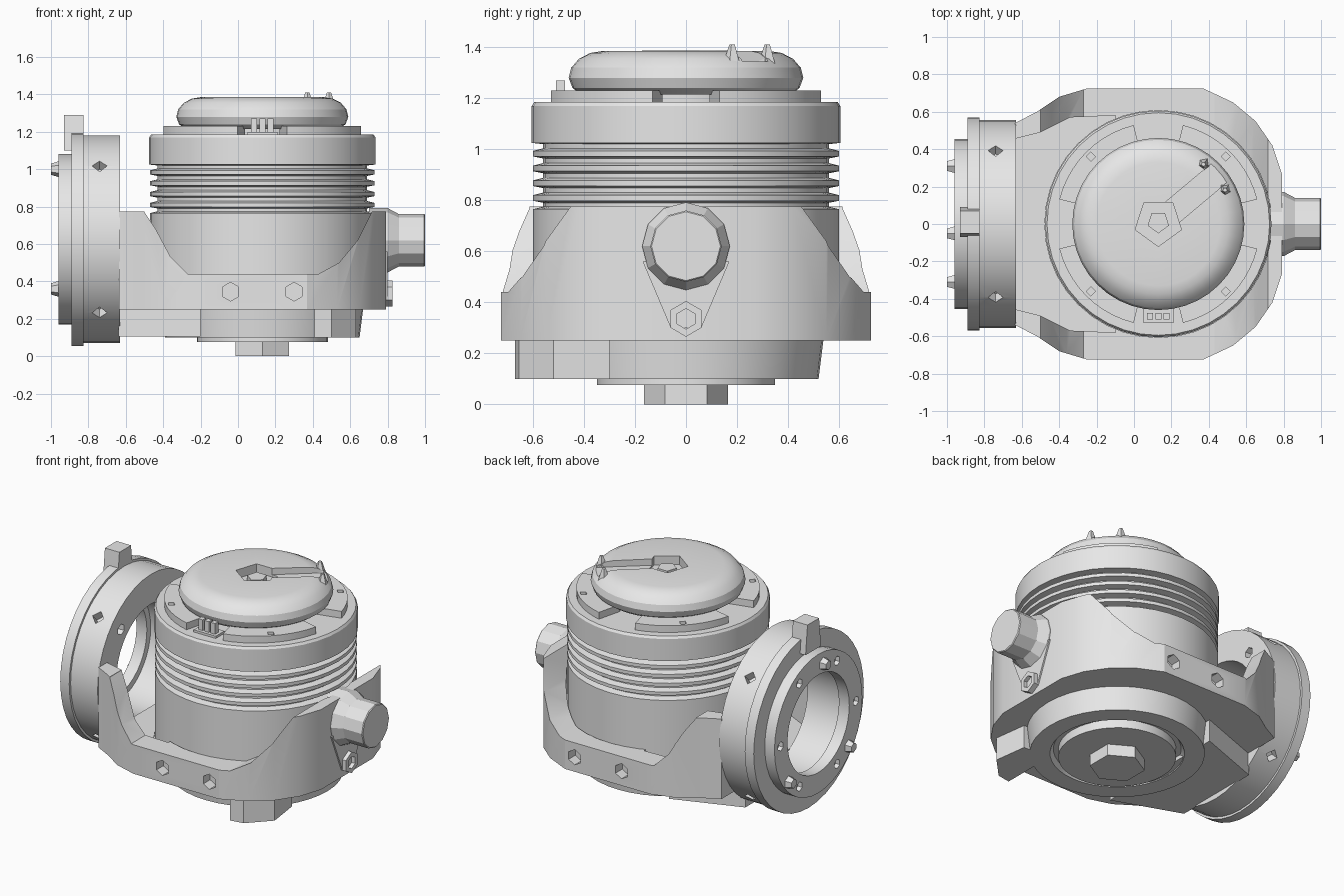
import bpy, bmesh, math
from math import cos, sin, pi, radians
from mathutils import Matrix, Vector

if "Cube" in bpy.data.objects:
    bpy.data.objects.remove(bpy.data.objects["Cube"], do_unlink=True)

CX = 0.13   # motor axis
RZ = 0.625  # height of the side ring axis

grey = bpy.data.materials.new("plain_grey")
grey.use_nodes = True
grey.diffuse_color = (0.8, 0.8, 0.8, 1)
grey.node_tree.nodes["Principled BSDF"].inputs["Base Color"].default_value = (0.8, 0.8, 0.8, 1)


def finish(name, bm):
    bmesh.ops.remove_doubles(bm, verts=bm.verts, dist=1e-5)
    bmesh.ops.recalc_face_normals(bm, faces=bm.faces)
    me = bpy.data.meshes.new(name)
    bm.to_mesh(me)
    bm.free()
    me.materials.append(grey)
    ob = bpy.data.objects.new(name, me)
    bpy.context.collection.objects.link(ob)
    return ob


def lathe(name, profile, axis="z", n=40, at=(CX, 0), closed=False, span=None):
    """Revolve (radius, height) points; closed loops make tubes, span makes a sector."""
    bm = bmesh.new()
    a0, a1 = span or (0, 2 * pi)
    steps = n + 1 if span else n
    rows = []
    for i in range(steps):
        a = a0 + (a1 - a0) * i / n
        row = []
        for r, h in profile:
            u, v = at[0] + r * cos(a), at[1] + r * sin(a)
            row.append(bm.verts.new((u, v, h) if axis == "z" else (h, u, v)))
        rows.append(row)
    k = len(profile)
    for i in range(n):
        p, q = rows[i], rows[(i + 1) % steps]
        for j in range(k if closed else k - 1):
            bm.faces.new((p[j], p[(j + 1) % k], q[(j + 1) % k], q[j]))
    if span:
        bm.faces.new(rows[0])
        bm.faces.new(rows[-1])
    bmesh.ops.dissolve_degenerate(bm, dist=1e-5, edges=bm.edges)
    return finish(name, bm)


def tube(name, r0, r1, lo, hi, **kw):
    return lathe(name, [(r0, lo), (r1, lo), (r1, hi), (r0, hi)], closed=True, **kw)


def prism(name, pts, lo, hi, axis="z"):
    """Extrude a 2D outline along an axis."""
    put = {"z": lambda a, b, h: (a, b, h), "y": lambda a, b, h: (a, h, b),
           "x": lambda a, b, h: (h, a, b)}[axis]
    bm = bmesh.new()
    low = [bm.verts.new(put(a, b, lo)) for a, b in pts]
    top = [bm.verts.new(put(a, b, hi)) for a, b in pts]
    bm.faces.new(low)
    bm.faces.new(top)
    for i in range(len(pts)):
        j = (i + 1) % len(pts)
        bm.faces.new((low[i], low[j], top[j], top[i]))
    return finish(name, bm)


def mirrored(half):
    """Close an outline by reflecting it across y = 0."""
    return half + [(x, -y) for x, y in reversed(half)]


def box(name, x0, x1, y0, y1, z0, z1):
    return prism(name, [(x0, y0), (x1, y0), (x1, y1), (x0, y1)], z0, z1)


def peg(name, centre, direction, r, length, sides=6, r2=None):
    bm = bmesh.new()
    rot = Vector(direction).to_track_quat("Z", "Y").to_matrix().to_4x4()
    bmesh.ops.create_cone(bm, cap_ends=True, segments=sides, radius1=r,
                          radius2=r if r2 is None else r2, depth=length,
                          matrix=Matrix.Translation(centre) @ rot)
    return finish(name, bm)


def cut(ob, *cutters):
    for c in cutters:
        m = ob.modifiers.new("cut", "BOOLEAN")
        m.operation, m.solver, m.object = "DIFFERENCE", "EXACT", c
        bpy.context.view_layer.objects.active = ob
        bpy.ops.object.modifier_apply(modifier=m.name)
        bpy.data.objects.remove(c, do_unlink=True)


# Motor barrel with cooling fins between plain lower wall and collar
barrel = [(0, 0.26), (0.6, 0.26), (0.6, 0.765), (0.56, 0.775)]
for i in range(4):
    z = 0.79 + 0.058 * i
    barrel += [(0.56, z), (0.6, z + 0.008), (0.6, z + 0.03), (0.56, z + 0.04)]
barrel += [(0.56, 1.02), (0.605, 1.025), (0.605, 1.17), (0.595, 1.185), (0, 1.185)]
lathe("motor_barrel", barrel)

# Housing: rounded footprint, lowered along both long sides, hollow inside
half = [(0.79, 0.27), (0.74, 0.42), (0.65, 0.55), (0.53, 0.65), (0.37, 0.725),
        (-0.25, 0.725), (-0.4, 0.68), (-0.52, 0.6), (-0.635, 0.54)]
housing = prism("housing", mirrored(half), 0.25, 0.775)
side_gap = [(-0.27, 0.44), (0.43, 0.44), (0.54, 0.5), (0.64, 0.62), (0.72, 0.78),
            (0.72, 1), (-0.52, 1), (-0.5, 0.77), (-0.44, 0.68), (-0.36, 0.53)]
cavity = [(-0.1, 0.58), (-0.34, 0.57), (-0.5, 0.49), (-0.7, 0.44)]
cut(housing,
    prism("gap_cutter", side_gap, -1, 1, "y"),
    lathe("bore_cutter", [(0, 0.3), (0.607, 0.3), (0.607, 1), (0, 1)]),
    prism("cavity_cutter", mirrored(cavity), 0.31, 1))
for s in (-1, 1):
    for x in (-0.04, 0.3):
        cut(housing, peg("screw_cutter", (x, s * 0.715, 0.345), (0, 1, 0), 0.05, 0.12))

# Underside: grooved skirt, output disc, drive stub, foot and bridge to the ring
lathe("skirt", [(0, 0.13), (0.38, 0.13), (0.4, 0.1), (0.52, 0.1), (0.54, 0.26), (0, 0.26)])
lathe("output_disc", [(0, 0.075), (0.35, 0.075), (0.35, 0.14), (0, 0.14)])
peg("drive_stub", (CX, 0, 0.045), (0, 0, 1), 0.165, 0.09)
prism("foot", [(0.41, -0.3), (0.41, -0.67), (0.5, -0.655), (0.63, -0.52), (0.6, -0.3)], 0.1, 0.26)
prism("ring_bridge", [(-0.64, -0.3), (-0.2, -0.46), (-0.2, 0.46), (-0.64, 0.3)], 0.105, 0.27)

# Side ring, flange and outer plate around an open bore
ring = tube("side_ring", 0.36, 0.555, -0.83, -0.63, axis="x", at=(0, RZ))
for k in range(4):
    a = pi / 4 + k * pi / 2
    d = Vector((0, cos(a), sin(a)))
    cut(ring,
        peg("screw_cutter", Vector((-0.74, 0, RZ)) + d * 0.54, d, 0.04, 0.1, 4),
        peg("face_cutter", Vector((-0.63, 0, RZ)) + d * 0.44, (1, 0, 0), 0.035, 0.08))
tube("ring_flange", 0.36, 0.57, -0.89, -0.825, axis="x", at=(0, RZ))
plate = tube("outer_plate", 0.32, 0.455, -0.96, -0.885, axis="x", at=(0, RZ))
for k in range(6):
    a = k * pi / 3
    cut(plate, peg("screw_cutter", (-0.96, 0.39 * cos(a), RZ + 0.39 * sin(a)),
                   (1, 0, 0), 0.03, 0.06))
for y, z in ((-0.05, 1.0), (-0.31, 0.36), (0.31, 0.36)):
    peg("plate_bolt", (-0.975, y, z), (-1, 0, 0), 0.045, 0.05, 6, 0.03)
prism("ring_tab", [(-0.07, 1.1), (0.09, 1.1), (0.07, 1.29), (-0.05, 1.29)], -0.93, -0.825, "x")

# Side knob on its boss, with a bolt below
knob = [(0, 0.7), (0.172, 0.7), (0.172, 0.8), (0.14, 0.86), (0.14, 0.995), (0.135, 1), (0, 1)]
lathe("side_knob", knob, axis="x", n=12, at=(0, 0.62))
prism("knob_gusset", [(-0.17, 0.56), (-0.06, 0.3), (0.06, 0.3), (0.17, 0.56)], 0.74, 0.8, "x")
bolt = peg("side_bolt", (0.78, 0, 0.335), (1, 0, 0), 0.07, 0.09)
cut(bolt, peg("socket_cutter", (0.82, 0, 0.335), (1, 0, 0), 0.04, 0.06))

# Top plate in four screwed segments
for k in range(4):
    a = pi / 4 + k * pi / 2
    w = radians(31)
    seg = tube("top_segment", 0.38, 0.545, 1.18, 1.23, n=10, span=(a - w, a + w))
    cut(seg, peg("screw_cutter", (CX + 0.51 * cos(a), 0.51 * sin(a), 1.23),
                 (0, 0, 1), 0.025, 0.05, 4))
lathe("cap_stem", [(0, 1.18), (0.32, 1.18), (0.32, 1.25), (0, 1.25)])

# Domed cap with pentagonal pocket and slanted channel
cap = lathe("domed_cap", [(0, 1.215), (0.41, 1.215), (0.445, 1.24), (0.46, 1.28), (0.45, 1.32),
                          (0.42, 1.355), (0.375, 1.378), (0.33, 1.385), (0, 1.388)])
th = radians(40)
along, across = Vector((cos(th), sin(th))), Vector((-sin(th), cos(th)))
centre = Vector((CX, 0))


def beside_channel(*uv):
    """Points given along and across the channel, as x and y."""
    return [tuple(centre + along * u + across * v) for u, v in uv]


cut(cap,
    peg("pocket_cutter", (CX, 0.01, 1.4), (0, 0, 1), 0.13, 0.14, 5),
    prism("channel_cutter",
          beside_channel((0, -0.065), (0.55, -0.065), (0.55, 0.065), (0, 0.065)), 1.345, 1.5))
peg("pocket_hub", (CX, 0.01, 1.345), (0, 0, 1), 0.06, 0.04, 5)
for s in (-1, 1):
    x, y = beside_channel((0.39, s * 0.09))[0]
    peg("channel_lip", (x, y, 1.36), (0, 0, 1), 0.045, 0.1, 5, 0.012)

# Connector pins at the front
for x in (0.085, 0.13, 0.175):
    box("connector_pin", x - 0.016, x + 0.016, -0.51, -0.475, 1.18, 1.27)
box("connector_base", 0.05, 0.21, -0.53, -0.44, 1.18, 1.2)

# Smooth round parts, keeping edges sharp
for ob in bpy.context.view_layer.objects:
    ob.select_set(ob.type == "MESH" and grey.name in ob.data.materials)
    if ob.select_get():
        bpy.context.view_layer.objects.active = ob
bpy.ops.object.shade_smooth_by_angle(angle=radians(25))
